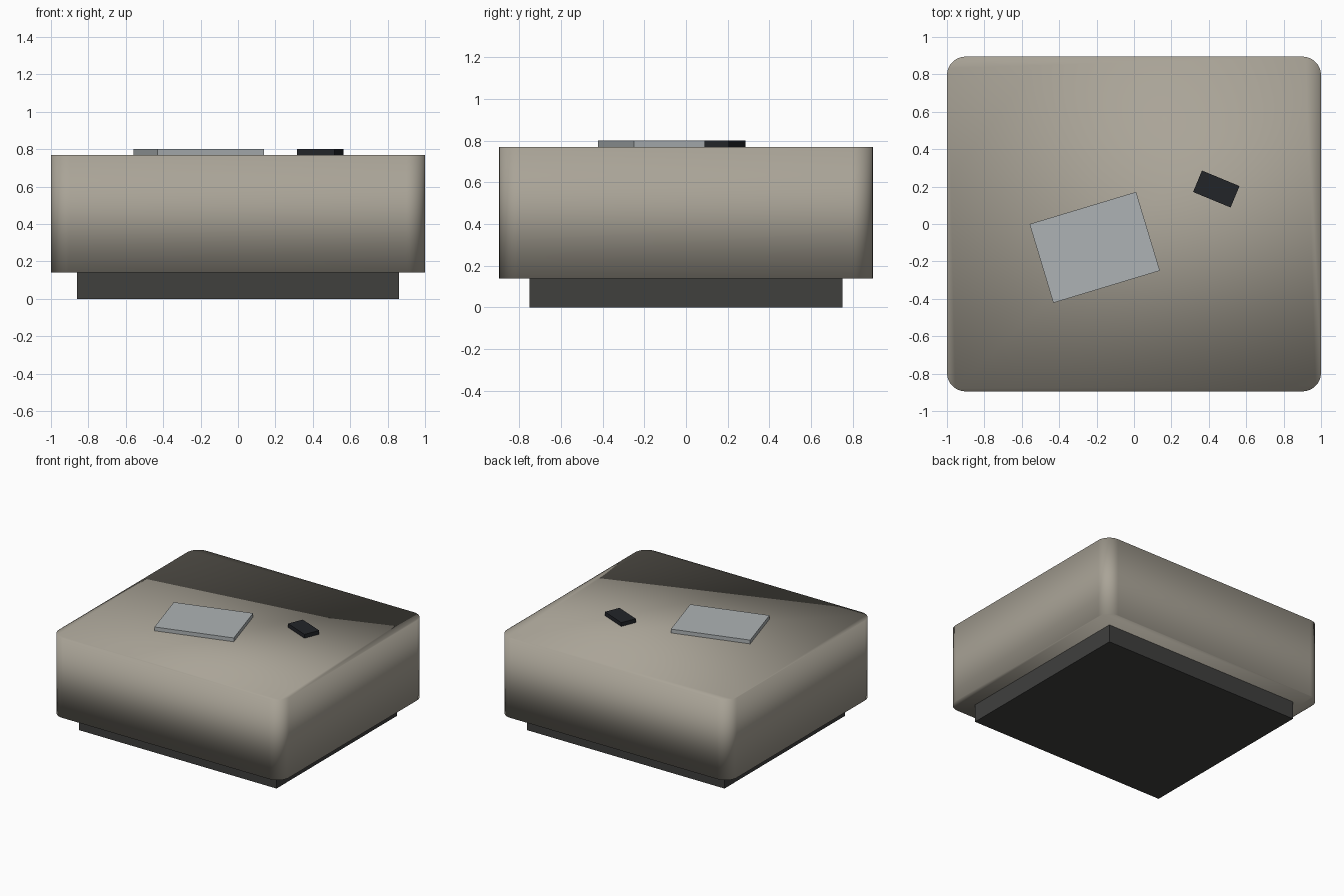
import bpy, bmesh
from math import radians
from mathutils import Matrix

if "Cube" in bpy.data.objects:
    bpy.data.objects.remove(bpy.data.objects["Cube"])


def material(name, rgb):
    m = bpy.data.materials.new(name)
    m.diffuse_color = (*rgb, 1)
    m.use_nodes = True
    m.node_tree.nodes["Principled BSDF"].inputs["Base Color"].default_value = m.diffuse_color
    return m


def box(name, size, centre, z0, mat, turn=0, corner=0, segments=8):
    """Box standing on z0, optionally with rounded upright corners and smooth shading."""
    bm = bmesh.new()
    bmesh.ops.create_cube(bm, size=1, matrix=Matrix.Diagonal((*size, 1)))
    if corner:
        upright = [e for e in bm.edges
                   if abs(e.verts[0].co.z - e.verts[1].co.z) > size[2] / 2]
        bmesh.ops.bevel(bm, geom=upright, offset=corner, segments=segments,
                        profile=0.5, affect='EDGES')
        for f in bm.faces:
            f.smooth = True
    me = bpy.data.meshes.new(name)
    bm.to_mesh(me)
    bm.free()
    me.materials.append(mat)
    ob = bpy.data.objects.new(name, me)
    ob.location = (*centre, z0 + size[2] / 2)
    ob.rotation_euler.z = radians(turn)
    bpy.context.collection.objects.link(ob)
    return ob


taupe = material("taupe", (0.40, 0.37, 0.31))
charcoal = material("charcoal", (0.05, 0.05, 0.048))
pale_grey = material("pale_grey", (0.42, 0.45, 0.46))
black = material("black", (0.016, 0.018, 0.022))

# recessed plinth and the soft block on it
box("plinth", (1.72, 1.50, 0.14), (0, 0), 0, charcoal)
box("table_block", (2.0, 1.79, 0.63), (0, 0), 0.14, taupe, corner=0.1)

# items lying on top
box("magazine", (0.595, 0.44, 0.03), (-0.21, -0.125), 0.77, pale_grey, turn=16.8)
box("small_box", (0.217, 0.124, 0.03), (0.44, 0.187), 0.77, black, turn=-22.5)
